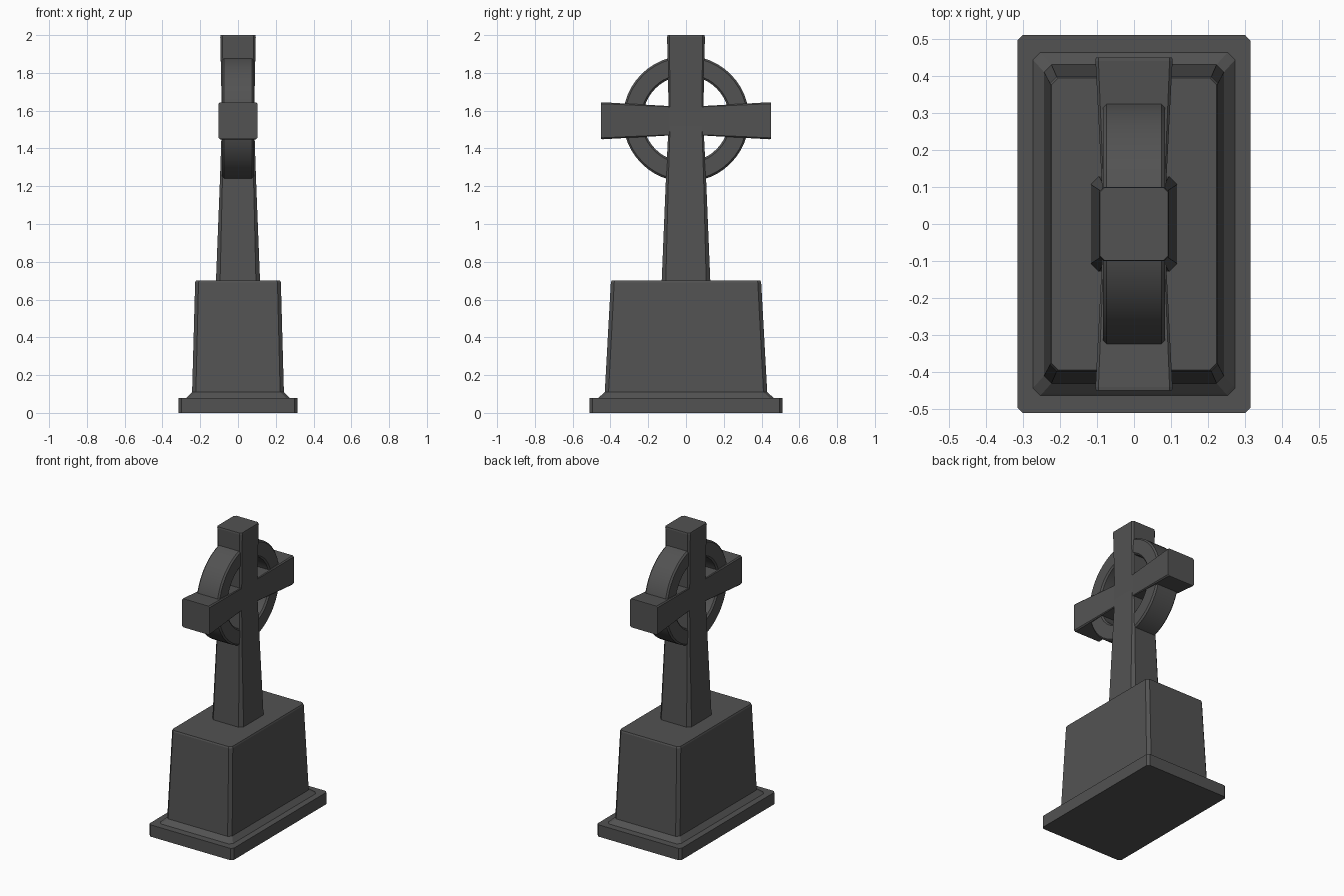
import bpy, bmesh, math
from mathutils import Vector

if "Cube" in bpy.data.objects:
    bpy.data.objects.remove(bpy.data.objects["Cube"])

stone = bpy.data.materials.new("dark_stone")
stone.diffuse_color = (0.085, 0.085, 0.085, 1)
stone.use_nodes = True
stone.node_tree.nodes["Principled BSDF"].inputs["Base Color"].default_value = stone.diffuse_color


def finish(name, bm):
    bmesh.ops.recalc_face_normals(bm, faces=bm.faces[:])
    me = bpy.data.meshes.new(name)
    bm.to_mesh(me)
    bm.free()
    me.materials.append(stone)
    ob = bpy.data.objects.new(name, me)
    bpy.context.collection.objects.link(ob)
    return ob


def chamfered(a, b, c):
    """Rectangle outline with cut corners, half sizes a and b."""
    return [(a, -b + c), (a, b - c), (a - c, b), (-a + c, b),
            (-a, b - c), (-a, -b + c), (-a + c, -b), (a - c, -b)]


def loft(name, sections, place):
    """Sections: (position, half a, half b, corner cut)."""
    bm = bmesh.new()
    rings = [[bm.verts.new(place(u, v, t)) for u, v in chamfered(a, b, c)]
             for t, a, b, c in sections]
    for r, s in zip(rings, rings[1:]):
        for i in range(8):
            j = (i + 1) % 8
            bm.faces.new((r[i], r[j], s[j], s[i]))
    bm.faces.new(rings[0])
    bm.faces.new(rings[-1])
    return finish(name, bm)


def upright(u, v, t):
    return (u, v, t)


def sideways(u, v, t):
    # the lower side of the arms flares slightly less than the top
    return (u, t, 1.5465 + v)


# Base slab and tapered pedestal with a flared foot
loft("base_slab", [(0, 0.315, 0.51, 0.015), (0.08, 0.315, 0.51, 0.015)], upright)
loft("pedestal", [(0.078, 0.275, 0.465, 0.02), (0.085, 0.268, 0.458, 0.02),
                  (0.11, 0.243, 0.43, 0.02), (0.69, 0.227, 0.398, 0.018),
                  (0.70, 0.223, 0.394, 0.018)], upright)

# Cross shaft, narrowing to the crossing and flaring to the top
loft("cross_shaft", [(0.69, 0.117, 0.129, 0.022), (1.25, 0.095, 0.106, 0.013),
                     (1.55, 0.085, 0.091, 0.008), (1.99, 0.094, 0.1, 0.012),
                     (2.0, 0.092, 0.098, 0.012)], upright)

# Cross arms, widening outwards
loft("cross_arms", [(-0.45, 0.103, 0.097, 0.008), (-0.44, 0.104, 0.098, 0.008),
                    (-0.09, 0.086, 0.078, 0.004), (0.09, 0.086, 0.078, 0.004),
                    (0.44, 0.104, 0.098, 0.008), (0.45, 0.103, 0.097, 0.008)], sideways)

# Ring around the crossing, a bevelled profile turned about x
bm = bmesh.new()
R, r, w, c = 0.334, 0.228, 0.084, 0.01
profile = [(-w + c, R), (w - c, R), (w, R - c), (w, r + c),
           (w - c, r), (-w + c, r), (-w, r + c), (-w, R - c)]
n = 48
loops = [[bm.verts.new((x, q * math.cos(2 * math.pi * k / n),
                        1.557 + q * math.sin(2 * math.pi * k / n)))
          for x, q in profile] for k in range(n)]
for k in range(n):
    p, q = loops[k], loops[(k + 1) % n]
    for i in range(8):
        j = (i + 1) % 8
        bm.faces.new((p[i], p[j], q[j], q[i]))
ring = finish("ring", bm)
bpy.context.view_layer.objects.active = ring
ring.select_set(True)
bpy.ops.object.shade_smooth_by_angle(angle=math.radians(30))
